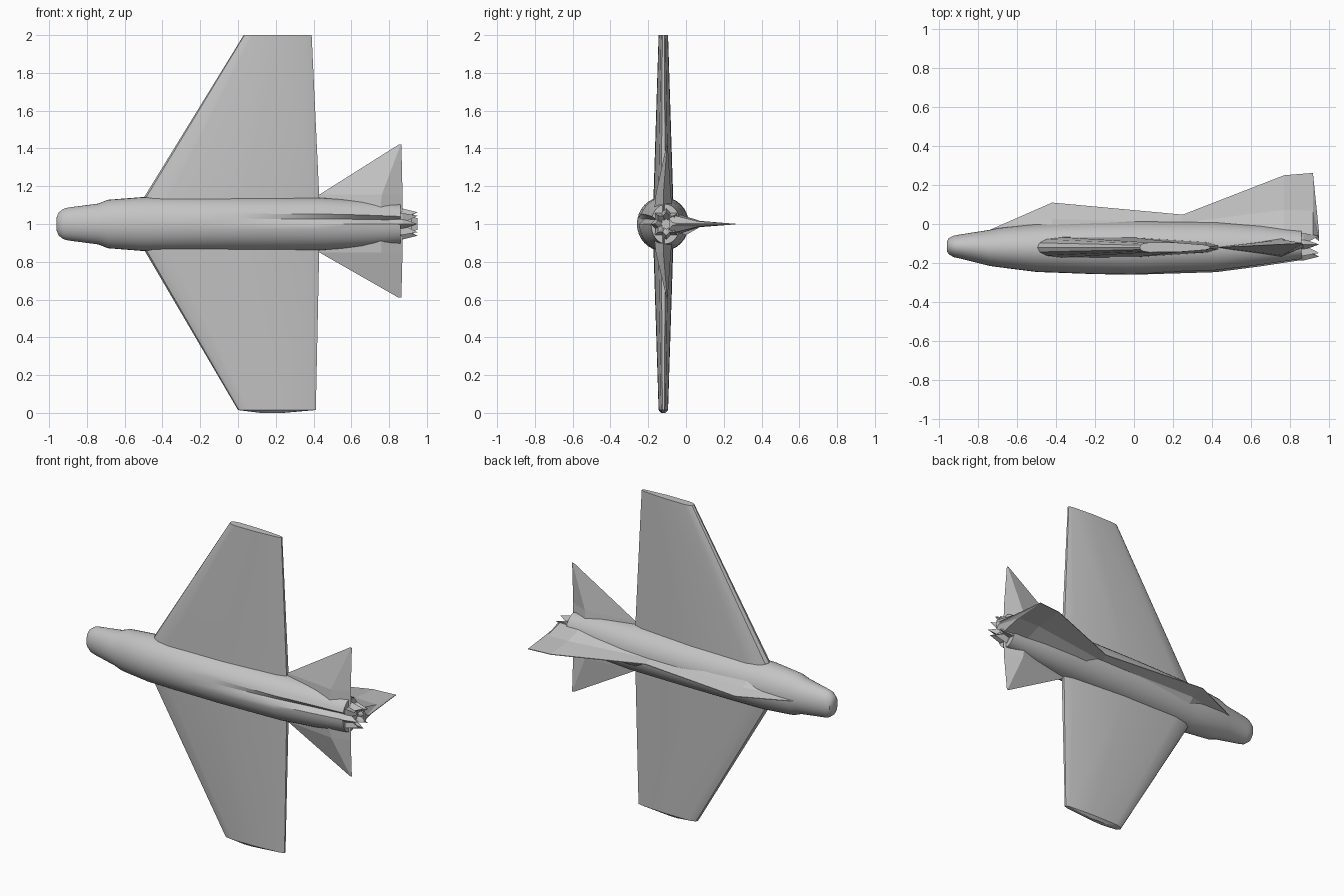
import bpy, bmesh, math

if "Cube" in bpy.data.objects:
    bpy.data.objects.remove(bpy.data.objects["Cube"])

AXIS_Y = -0.12  # height line of the wings and tailplanes along y

grey = bpy.data.materials.new("airframe grey")
grey.diffuse_color = (0.55, 0.55, 0.55, 1)
grey.use_nodes = True
grey.node_tree.nodes["Principled BSDF"].inputs["Base Color"].default_value = grey.diffuse_color


def loft(name, rings, smooth=None):
    """Skin a list of equal-length closed rings and cap both ends."""
    bm = bmesh.new()
    rows = [[bm.verts.new(p) for p in r] for r in rings]
    n = len(rows[0])
    for a, b in zip(rows, rows[1:]):
        for i in range(n):
            bm.faces.new((a[i], a[(i + 1) % n], b[(i + 1) % n], b[i]))
    bm.faces.new(rows[0])
    bm.faces.new(rows[-1])
    bmesh.ops.remove_doubles(bm, verts=bm.verts, dist=0.0002)
    bmesh.ops.recalc_face_normals(bm, faces=bm.faces)
    me = bpy.data.meshes.new(name)
    bm.to_mesh(me)
    bm.free()
    me.materials.append(grey)
    ob = bpy.data.objects.new(name, me)
    bpy.context.collection.objects.link(ob)
    if smooth:
        bpy.ops.object.select_all(action='DESELECT')
        ob.select_set(True)
        bpy.context.view_layer.objects.active = ob
        bpy.ops.object.shade_smooth_by_angle(angle=math.radians(smooth))
    return ob


# Fuselage: x, lowest y, highest y, half width in z, belly groove depth
N = 32
stations = [
    (-0.96, -0.14, -0.09, 0.035, 0), (-0.95, -0.155, -0.072, 0.06, 0),
    (-0.925, -0.17, -0.06, 0.08, 0), (-0.90, -0.175, -0.055, 0.087, 0),
    (-0.74, -0.215, -0.03, 0.108, 0), (-0.69, -0.222, -0.02, 0.128, 0),
    (-0.50, -0.246, 0.0, 0.143, 0), (-0.20, -0.257, 0.012, 0.143, 0),
    (0.0, -0.26, 0.015, 0.143, 0), (0.42, -0.247, 0.01, 0.14, 0.025),
    (0.65, -0.217, -0.005, 0.126, 0.03), (0.86, -0.185, -0.03, 0.105, 0.03),
]


def body_ring(x, lo, hi, hw, groove):
    c, h = (lo + hi) / 2, (hi - lo) / 2
    ring = []
    for i in range(N):
        a = 2 * math.pi * i / N
        y, z = c - h * math.cos(a), 1 + hw * math.sin(a)
        ring.append((x, y + (groove if i == 1 else 0), z))
    return ring


loft("fuselage", [body_ring(*s) for s in stations], 35)

# Jagged exhaust: petals of alternating length around a hollow centre
P = 16


def petal_ring(x, r, jag):
    out = []
    for i in range(P):
        a = 2 * math.pi * i / P
        k = 1 if i % 2 else 0
        rr = r * (1 - 0.25 * k)
        out.append((x - jag * k, -0.105 - rr * math.cos(a), 1 + rr * math.sin(a)))
    return out


loft("exhaust_petals", [petal_ring(0.80, 0.085, 0), petal_ring(0.87, 0.082, 0),
                        petal_ring(0.95, 0.062, 0.05), petal_ring(0.89, 0.03, 0)])

# Dorsal ridge and tail fin: x, base y, apex y, half width at base
ridge = [(-0.74, -0.09, -0.03, 0.03), (-0.42, -0.03, 0.11, 0.075),
         (0.25, -0.02, 0.048, 0.07), (0.77, -0.045, 0.25, 0.055),
         (0.918, -0.06, 0.262, 0.045), (0.95, -0.09, -0.05, 0.03)]
rings = []
for x, b, t, w in ridge:
    m = b + (t - b) * 0.4
    rings.append([(x, b, 1 - w), (x, m, 1 - w * 0.3), (x, t, 1 - 0.002),
                  (x, t, 1 + 0.002), (x, m, 1 + w * 0.3), (x, b, 1 + w)])
loft("dorsal_ridge_and_fin", rings)


# Wings: section from a rounded leading edge to a blunt trailing edge
def section(z, le, te, t, y=AXIS_Y):
    prof = [(0, 0), (0.012, 0.45), (0.05, 0.8), (0.14, 1), (0.55, 0.95), (0.94, 0.5), (1, 0.2)]
    c = te - le
    upper = [(le + u * c, y + v * t, z) for u, v in prof]
    lower = [(le + u * c, y - v * t, z) for u, v in reversed(prof[1:])]
    return upper + lower


loft("upper_side_wing", [section(1.04, -0.50, 0.432, 0.054),
                         section(1.145, -0.495, 0.43, 0.052),
                         section(2.0, 0.03, 0.39, 0.025)], 25)
loft("lower_side_wing", [section(0.96, -0.50, 0.432, 0.054),
                         section(0.86, -0.495, 0.43, 0.052),
                         section(0.015, 0.0, 0.412, 0.025),
                         section(0.0, 0.12, 0.24, 0.012)], 25)


# Tailplanes: swept wedges that thin from a thick root to a pointed tip
def tail(name, s, z_root, z_tip):
    def diamond(z, le, te, y, t):
        m = le + (te - le) * 0.75
        return [(le, y, z), (m, y + t, z), (te, y, z), (m, y - t, z)]
    loft(name, [diamond(1 + s * 0.06, 0.40, 0.872, -0.12, 0.05),
                diamond(z_root, 0.43, 0.871, -0.12, 0.04),
                diamond(z_tip, 0.85, 0.865, -0.10, 0.003)])


tail("upper_side_tailplane", 1, 1.155, 1.42)
tail("lower_side_tailplane", -1, 0.85, 0.61)
